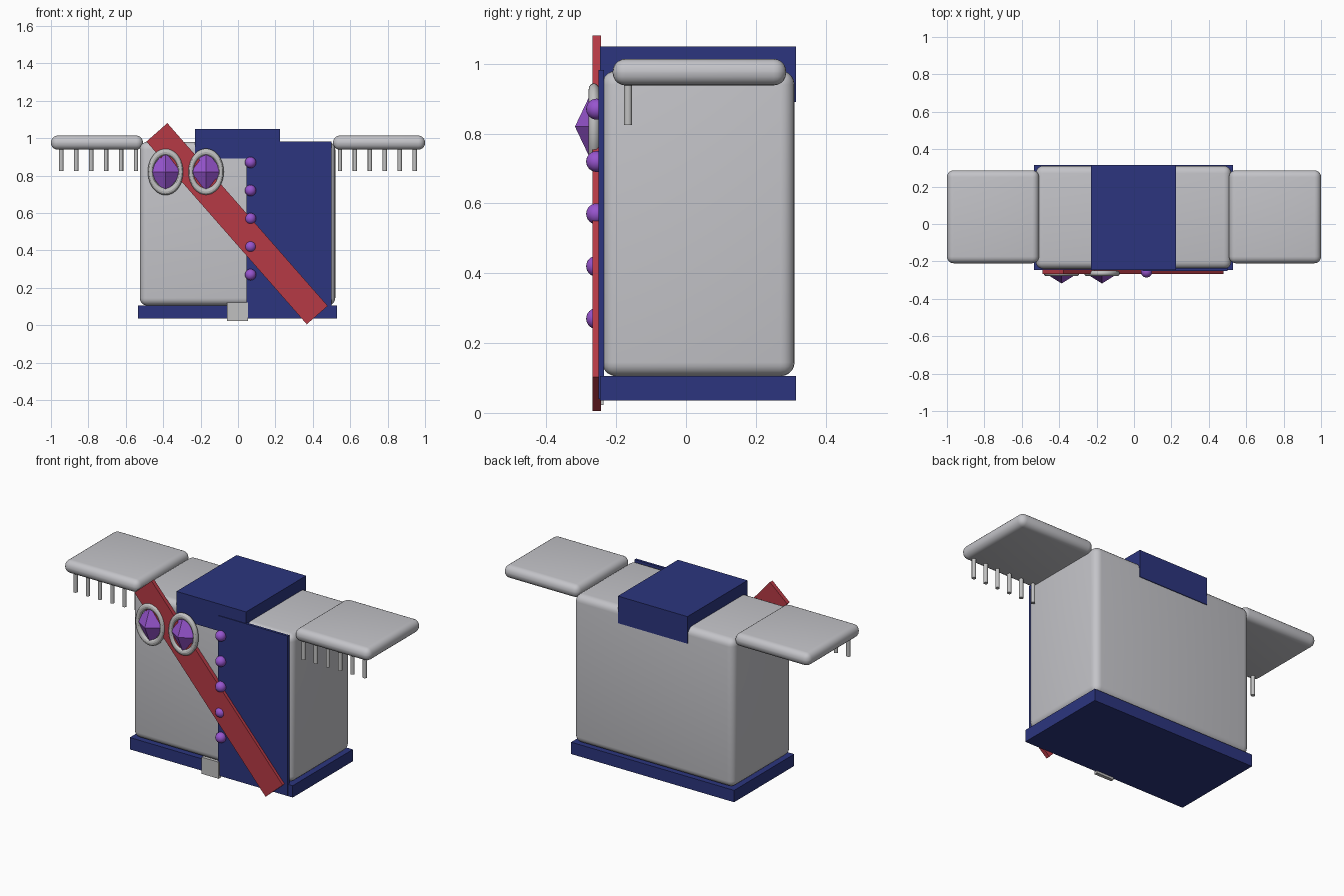
import bpy
import math

if "Cube" in bpy.data.objects:
    bpy.data.objects.remove(bpy.data.objects["Cube"])


def material(name, rgb):
    m = bpy.data.materials.new(name)
    m.use_nodes = True
    m.diffuse_color = (*rgb, 1)
    m.node_tree.nodes["Principled BSDF"].inputs["Base Color"].default_value = (*rgb, 1)
    return m


CLOTH = material("pale grey cloth", (0.55, 0.55, 0.58))
SILVER = material("silver", (0.53, 0.53, 0.53))
NAVY = material("navy", (0.025, 0.036, 0.21))
RED = material("crimson", (0.47, 0.042, 0.06))
PURPLE = material("purple", (0.31, 0.09, 0.62))


def finish(name, mat, smooth=False):
    ob = bpy.context.object
    ob.name = name
    ob.data.materials.append(mat)
    if smooth:
        bpy.ops.object.shade_smooth_by_angle()
    return ob


def box(name, mat, xs, ys, zs, bevel=0, tilt=0):
    """Box from its extents, optionally rounded or tilted about y."""
    spans = (xs, ys, zs)
    bpy.ops.mesh.primitive_cube_add(size=1, location=[(a + b) / 2 for a, b in spans])
    bpy.context.object.scale = [b - a for a, b in spans]
    bpy.ops.object.transform_apply(location=False, rotation=False)
    ob = finish(name, mat)
    ob.rotation_euler.y = tilt
    if bevel:
        mod = ob.modifiers.new("rounding", "BEVEL")
        mod.width = bevel
        mod.segments = 5
        bpy.ops.object.modifier_apply(modifier=mod.name)
        bpy.ops.object.shade_smooth_by_angle()
    return ob


# Torso, hem, collar and front flap
box("torso", CLOTH, (-0.525, 0.52), (-0.24, 0.311), (0.105, 0.98), bevel=0.04)
box("hem_belt", NAVY, (-0.535, 0.53), (-0.246, 0.315), (0.035, 0.105))
box("collar", NAVY, (-0.23, 0.225), (-0.246, 0.315), (0.89, 1.05))
box("front_flap", NAVY, (0.045, 0.5), (-0.25, -0.235), (0.04, 0.982))
box("belt_buckle", SILVER, (-0.06, 0.053), (-0.256, -0.236), (0.022, 0.12))

# Diagonal sash
box("sash", RED, (-0.655, 0.645), (-0.268, -0.244), (0.468, 0.617),
    tilt=math.atan2(0.98, 0.86))

# Shoulder boards with hanging fringe
for side, label in ((1, "left"), (-1, "right")):
    xs = sorted((side * 0.508, side))
    box(f"{label}_shoulder_board", CLOTH, xs, (-0.21, 0.287), (0.938, 1.014), bevel=0.036)
    for i in range(6):
        bpy.ops.mesh.primitive_cylinder_add(
            vertices=16, radius=0.0115, depth=0.14,
            location=(side * (0.545 + 0.08 * i), -0.166, 0.895))
        finish(f"{label}_fringe_{i + 1}", SILVER, True)

# Button row
for i in range(5):
    bpy.ops.mesh.primitive_uv_sphere_add(segments=24, ring_count=12, radius=0.03,
                                         location=(0.067, -0.256, 0.27 + 0.15 * i))
    finish(f"button_{i + 1}", PURPLE, True)

# Two medals: an oval ring around a faceted gem
for i, x in enumerate((-0.387, -0.171)):
    bpy.ops.mesh.primitive_torus_add(major_radius=0.083, minor_radius=0.015,
                                     major_segments=40, minor_segments=12,
                                     location=(x, -0.264, 0.82),
                                     rotation=(math.pi / 2, 0, 0))
    bpy.context.object.scale = (0.97, 1.27, 1)
    finish(f"medal_ring_{i + 1}", SILVER, True)
    bpy.ops.mesh.primitive_cone_add(vertices=4, radius1=1, radius2=0, depth=1,
                                    location=(x, -0.29, 0.82),
                                    rotation=(math.pi / 2, 0, 0))
    bpy.context.object.scale = (0.09, 0.118, 0.056)
    finish(f"medal_gem_{i + 1}", PURPLE)
